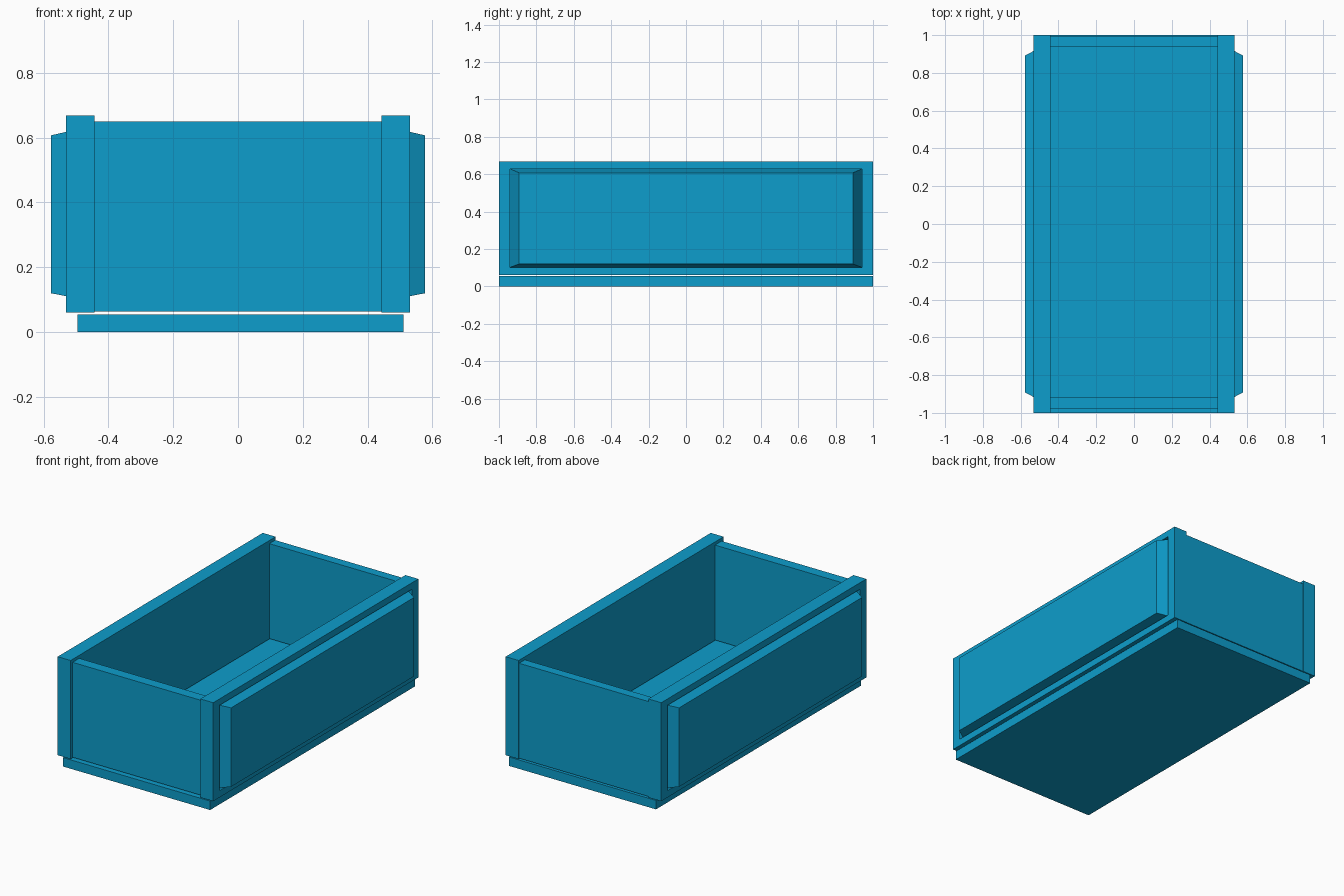
import bpy
import bmesh

if "Cube" in bpy.data.objects:
    bpy.data.objects.remove(bpy.data.objects["Cube"], do_unlink=True)

# Single flat colour
BLUE = (0.004, 0.337, 0.604, 1.0)
mat = bpy.data.materials.new("bright blue")
mat.use_nodes = True
mat.diffuse_color = BLUE
mat.node_tree.nodes["Principled BSDF"].inputs["Base Color"].default_value = BLUE


def finish(name, bm):
    bmesh.ops.recalc_face_normals(bm, faces=bm.faces)
    mesh = bpy.data.meshes.new(name)
    bm.to_mesh(mesh)
    bm.free()
    mesh.materials.append(mat)
    obj = bpy.data.objects.new(name, mesh)
    bpy.context.collection.objects.link(obj)
    return obj


def loft(name, rings, side=1):
    """Join rectangles (x, y_min, y_max, z_min, z_max) along x and cap both ends."""
    bm = bmesh.new()
    loops = []
    for x, y0, y1, z0, z1 in rings:
        corners = [(y0, z0), (y1, z0), (y1, z1), (y0, z1)]
        loops.append([bm.verts.new((side * x, y, z)) for y, z in corners])
    for a, b in zip(loops, loops[1:]):
        for i in range(4):
            j = (i + 1) % 4
            bm.faces.new((a[i], a[j], b[j], b[i]))
    bm.faces.new(loops[0])
    bm.faces.new(loops[-1])
    return finish(name, bm)


def box(name, x0, x1, *yz):
    return loft(name, [(x0, *yz), (x1, *yz)])


# Floor slab, slightly separated from the walls
box("floor_panel", -0.495, 0.51, -1, 1, 0, 0.055)

# End walls, set between the side walls
box("front_wall", -0.443, 0.443, -0.98, -0.915, 0.063, 0.649)
box("back_wall", -0.443, 0.443, 0.938, 0.995, 0.063, 0.649)

# Side walls: frame, V-shaped groove and tapered raised panel
frame = (-1, 1, 0.06, 0.668)
groove = (-0.94, 0.94, 0.102, 0.628)
raised = (-0.892, 0.892, 0.12, 0.607)
side_rings = [(0.443, *frame), (0.531, *frame), (0.531, *groove),
              (0.485, *groove), (0.577, *raised)]
for label, side in (("left", 1), ("right", -1)):
    loft(label + "_side_wall", side_rings, side)
